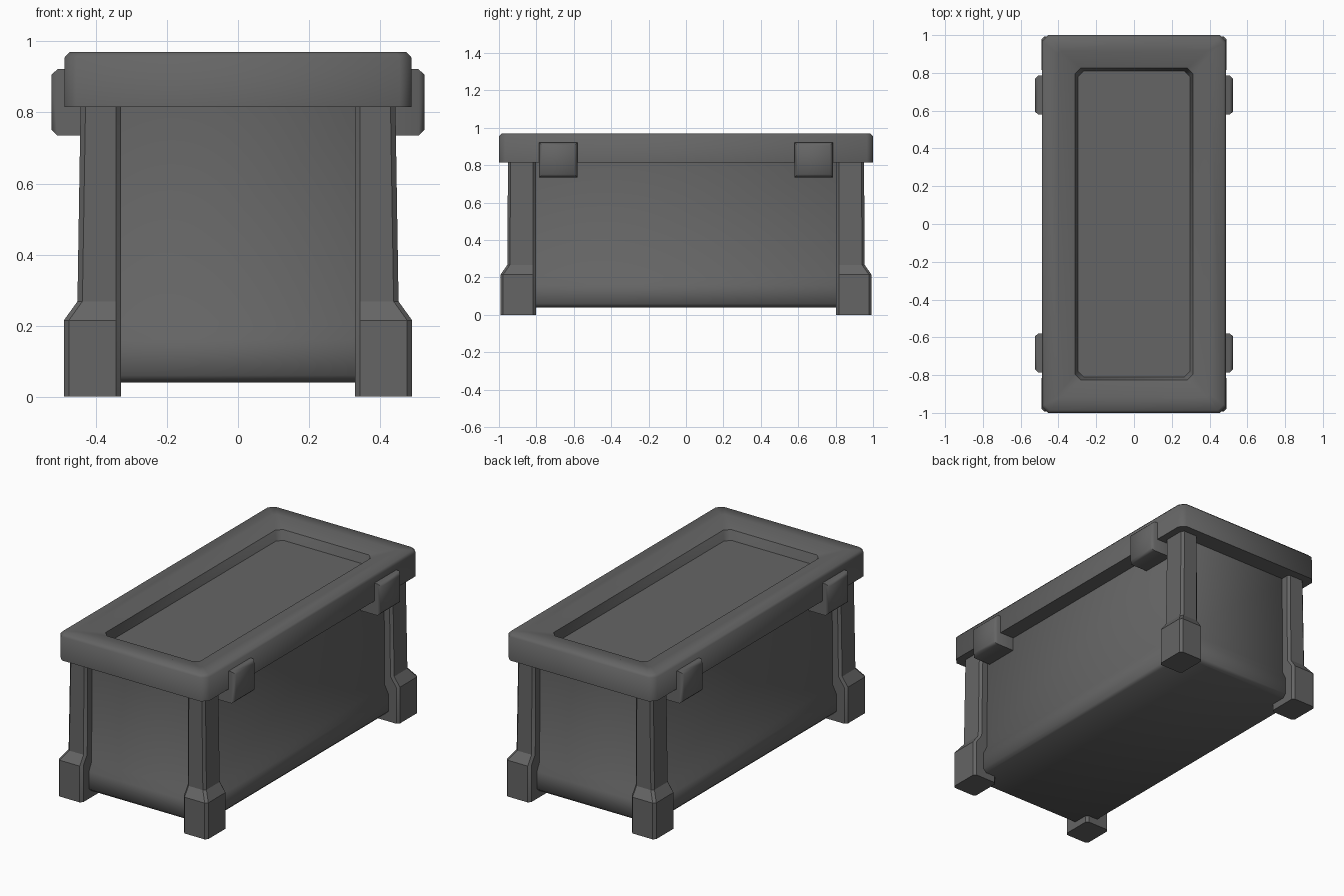
import bpy
import bmesh
import math

cube = bpy.data.objects.get("Cube")
if cube:
    bpy.data.objects.remove(cube, do_unlink=True)

stone = bpy.data.materials.new("dark grey stone")
GREY = (0.13, 0.13, 0.13, 1)
stone.diffuse_color = GREY
stone.use_nodes = True
shader = stone.node_tree.nodes["Principled BSDF"]
shader.inputs["Base Color"].default_value = GREY
shader.inputs["Roughness"].default_value = 0.8


def ring(x0, x1, y0, y1, z, c):
    """Rectangle with chamfered corners at height z."""
    return [(x0 + c, y0, z), (x1 - c, y0, z), (x1, y0 + c, z), (x1, y1 - c, z),
            (x1 - c, y1, z), (x0 + c, y1, z), (x0, y1 - c, z), (x0, y0 + c, z)]


def centred(x, y, z, c):
    return ring(-x, x, -y, y, z, c)


def loft(name, rings, smooth=30, mirror=False):
    """Skin a stack of rings, cap both ends and optionally mirror in x and y."""
    bm = bmesh.new()
    loops = [[bm.verts.new(p) for p in r] for r in rings]
    for low, high in zip(loops, loops[1:]):
        n = len(low)
        for i in range(n):
            j = (i + 1) % n
            bm.faces.new((low[i], low[j], high[j], high[i]))
    bm.faces.new(loops[0][::-1])
    bm.faces.new(loops[-1])
    bmesh.ops.recalc_face_normals(bm, faces=bm.faces)
    mesh = bpy.data.meshes.new(name)
    bm.to_mesh(mesh)
    bm.free()
    mesh.materials.append(stone)
    obj = bpy.data.objects.new(name, mesh)
    bpy.context.collection.objects.link(obj)
    bpy.ops.object.select_all(action="DESELECT")
    obj.select_set(True)
    bpy.context.view_layer.objects.active = obj
    bpy.ops.object.shade_smooth_by_angle(angle=math.radians(smooth))
    if mirror:
        mod = obj.modifiers.new("Mirror", "MIRROR")
        mod.use_axis = (True, True, False)
    return obj


# Chest walls, with a flared skirt board around the bottom
loft("chest_body", [
    centred(0.405, 0.905, 0.04, 0.01),
    centred(0.425, 0.925, 0.06, 0.01),
    centred(0.425, 0.925, 0.16, 0.01),
    centred(0.40, 0.90, 0.21, 0.01),
    centred(0.395, 0.895, 0.83, 0.01),
], smooth=50)

# Corner posts that step out into heavier feet
loft("corner_posts", [
    ring(0.33, x, 0.803, y, z, 0.014)
    for x, y, z in ((0.49, 0.992, 0), (0.49, 0.992, 0.215),
                    (0.452, 0.955, 0.268), (0.443, 0.952, 0.83))
], mirror=True)

# Lid with a raised rim sloping into a sunken panel
loft("lid", [
    centred(0.488, 1.0, 0.815, 0.033),
    centred(0.488, 1.0, 0.955, 0.033),
    centred(0.474, 0.986, 0.97, 0.030),
    centred(0.40, 0.915, 0.968, 0.015),
    centred(0.312, 0.825, 0.94, 0.03),
    centred(0.297, 0.81, 0.885, 0.03),
], smooth=50)

# Clasps hooked over the lid's long edges
loft("lid_clasps", [
    [(x, y, z) for y, z in ((0.58 + c, 0.735 + c), (0.785 - c, 0.735 + c),
                            (0.785 - c, 0.922 - c), (0.58 + c, 0.922 - c))]
    for x, c in ((0.38, 0), (0.508, 0), (0.525, 0.016))
], smooth=50, mirror=True)
